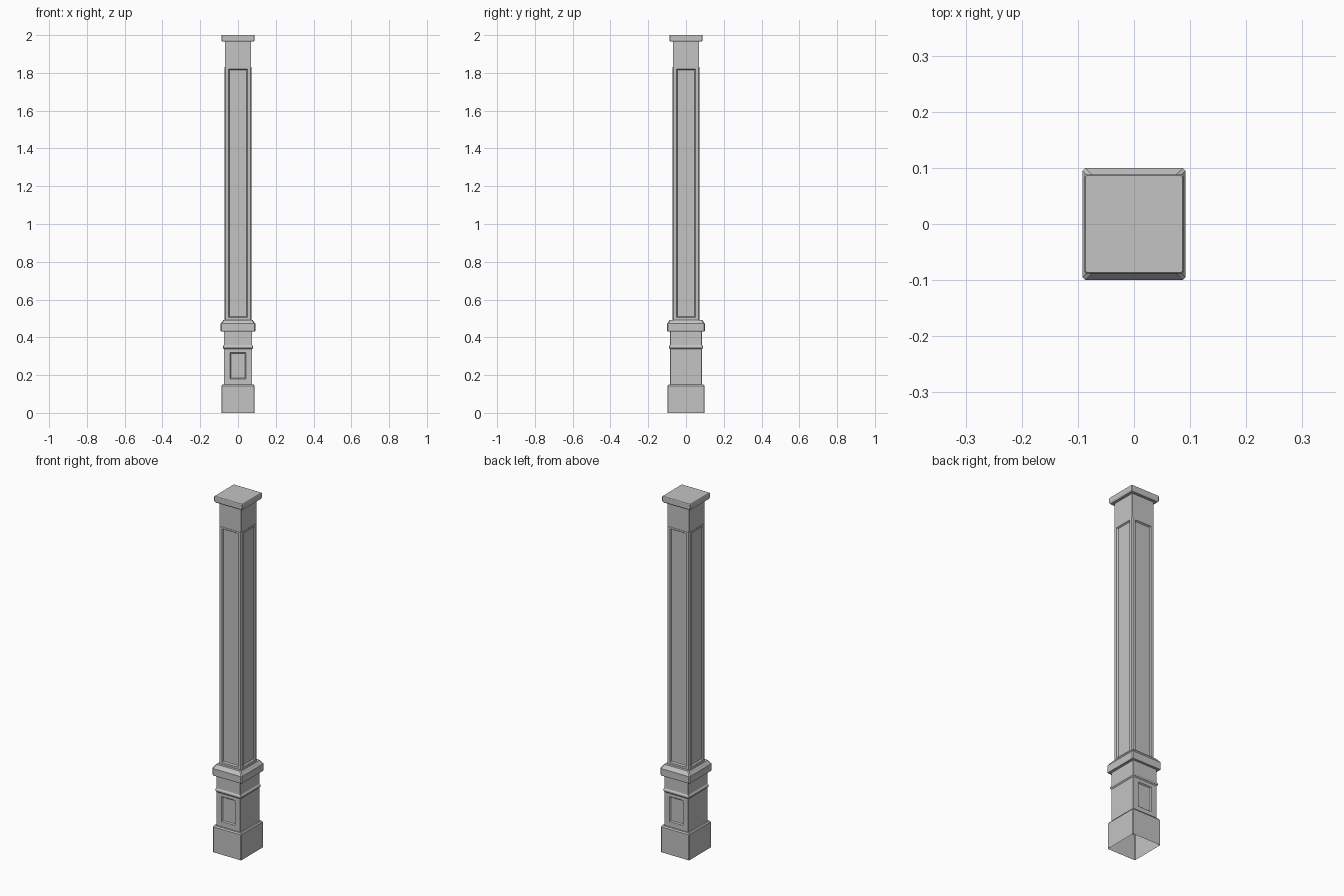
import bpy, bmesh

cube = bpy.data.objects.get("Cube")
if cube:
    bpy.data.objects.remove(cube, do_unlink=True)

grey = bpy.data.materials.new("plain_grey")
grey.use_nodes = True
colour = (0.55, 0.55, 0.55, 1)
grey.diffuse_color = colour
grey.node_tree.nodes["Principled BSDF"].inputs["Base Color"].default_value = colour


def ring(bm, hx, hy, z, c):
    """Rectangle with chamfered corners, anticlockwise."""
    pts = [(hx, -hy + c), (hx, hy - c), (hx - c, hy), (-hx + c, hy),
           (-hx, hy - c), (-hx, -hy + c), (-hx + c, -hy), (hx - c, -hy)]
    return [bm.verts.new((x, y, z)) for x, y in pts]


def loft(rings, chamfer, bottom=True):
    """Stack of rectangles (half x, half y, z) joined into a solid."""
    bm = bmesh.new()
    loops = [ring(bm, *r, chamfer) for r in rings]
    for low, high in zip(loops, loops[1:]):
        for i in range(8):
            j = (i + 1) % 8
            bm.faces.new((low[i], low[j], high[j], high[i]))
    bm.faces.new(loops[-1])
    if bottom:
        bm.faces.new(loops[0][::-1])
    bm.normal_update()
    return bm


def sink_panel(bm, face, half, z0, z1, depth):
    """Recess a framed panel into an upright face."""
    axis = 1 if abs(face.normal.x) > 0.9 else 0
    mid = face.calc_center_median().z
    bmesh.ops.inset_individual(bm, faces=[face], thickness=0.01)
    for v in face.verts:
        v.co[axis] = half if v.co[axis] > 0 else -half
        v.co.z = z1 if v.co.z > mid else z0
    bmesh.ops.inset_individual(bm, faces=[face], thickness=0.007, depth=-depth)


def wide_faces(bm, z, axes):
    """Main upright faces that span height z."""
    return [f for f in bm.faces
            if any(abs(f.normal[a]) > 0.99 for a in axes) and f.calc_area() > 0.01
            and min(v.co.z for v in f.verts) < z < max(v.co.z for v in f.verts)]


def finish(bm, name):
    mesh = bpy.data.meshes.new(name)
    bm.to_mesh(mesh)
    bm.free()
    mesh.materials.append(grey)
    obj = bpy.data.objects.new(name, mesh)
    bpy.context.collection.objects.link(obj)


# Hollow foot, open underneath
finish(loft([(0.088, 0.098, 0), (0.088, 0.098, 0.143), (0.083, 0.093, 0.15)],
            0.003, bottom=False), "foot")

# Pedestal with a panel on the front and back
pedestal = loft([(0.075, 0.085, 0.149), (0.075, 0.085, 0.44)], 0.002)
for face in wide_faces(pedestal, 0.25, (1,)):
    sink_panel(pedestal, face, 0.042, 0.18, 0.32, 0.006)
finish(pedestal, "pedestal")

# Thin bead around the pedestal
finish(loft([(0.075, 0.085, 0.338), (0.08, 0.09, 0.344),
             (0.08, 0.09, 0.352), (0.075, 0.085, 0.36)], 0.002), "bead")

# Belt moulding with a sloped top
finish(loft([(0.09, 0.098, 0.432), (0.092, 0.1, 0.436), (0.092, 0.1, 0.472),
             (0.077, 0.085, 0.493)], 0.005), "belt")

# Long shaft with a panel on every side
shaft = loft([(0.071, 0.071, 0.49), (0.071, 0.071, 1.83)], 0.006)
for face in wide_faces(shaft, 1.2, (0, 1)):
    sink_panel(shaft, face, 0.051, 0.505, 1.82, 0.008)
finish(shaft, "shaft")

# Plain neck
finish(loft([(0.069, 0.069, 1.829), (0.069, 0.069, 1.97)], 0.001), "neck")

# Cap slab
finish(loft([(0.084, 0.084, 1.965), (0.088, 0.088, 1.972),
             (0.088, 0.088, 1.997), (0.086, 0.086, 2.0)], 0.002), "cap")
